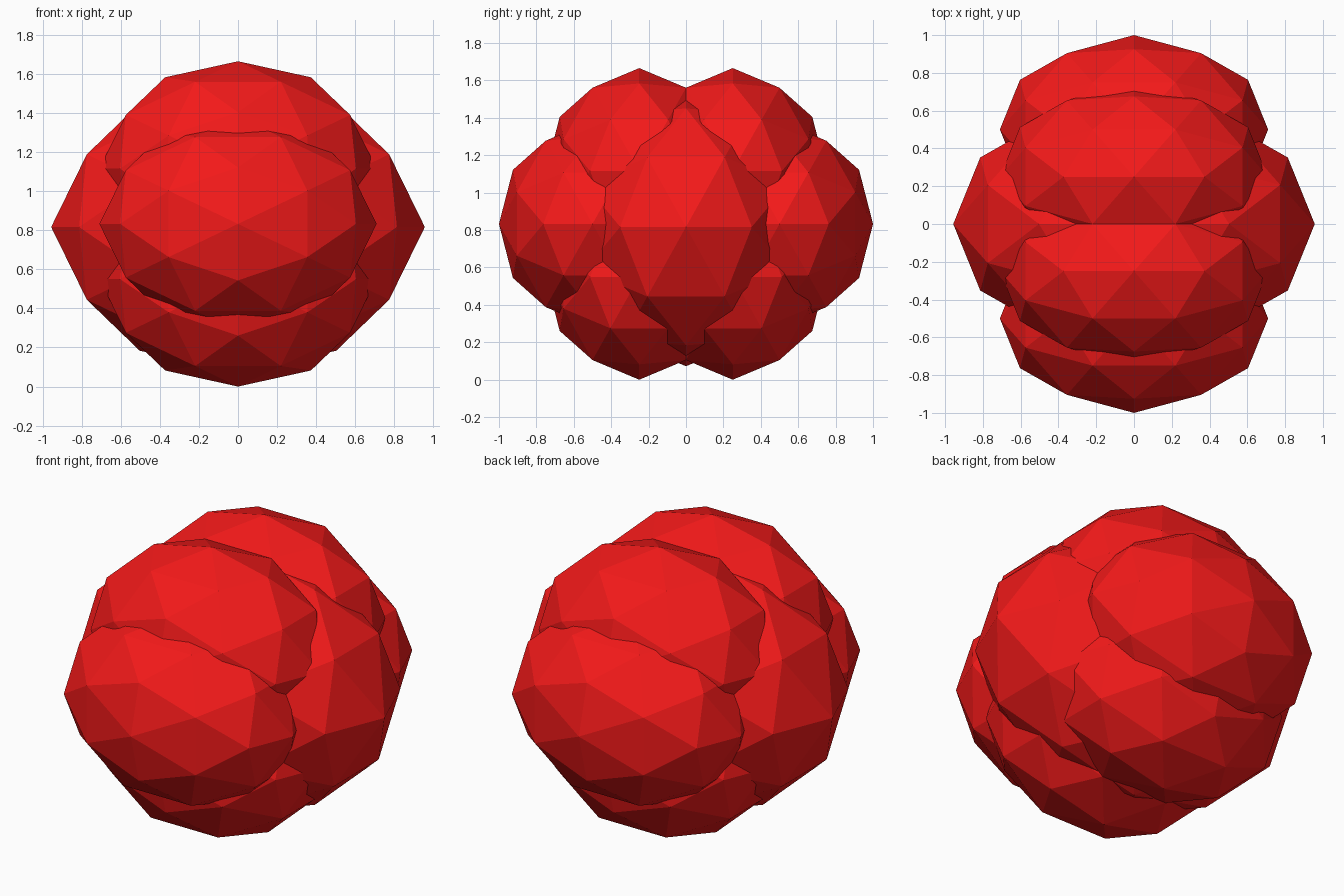
import bpy, bmesh
from itertools import product
from mathutils import Vector

if "Cube" in bpy.data.objects:
    bpy.data.objects.remove(bpy.data.objects["Cube"])

red = bpy.data.materials.new("red")
red.diffuse_color = (0.9, 0.01, 0.01, 1)
red.use_nodes = True
red.node_tree.nodes["Principled BSDF"].inputs["Base Color"].default_value = red.diffuse_color

PHI = (1 + 5 ** 0.5) / 2


def ball_points():
    """Corners of a once-divided icosahedron with its two-fold axes on x, y, z."""
    seeds = [(PHI, 1, 0), (1, 0, 0), (PHI / 2, (1 + PHI) / 2, 0.5)]
    pts = set()
    for s in seeds:
        for k in range(3):
            c = s[k:] + s[:k]
            for sg in product((1, -1), repeat=3):
                v = Vector([a * b for a, b in zip(c, sg)]).normalized()
                pts.add(tuple(round(q, 5) + 0.0 for q in v))
    return sorted(pts)


POINTS = ball_points()


def lobe(name, centre, radii):
    bm = bmesh.new()
    for p in POINTS:
        bm.verts.new(p)
    bmesh.ops.convex_hull(bm, input=bm.verts[:])
    bmesh.ops.scale(bm, vec=radii, verts=bm.verts[:])
    bmesh.ops.recalc_face_normals(bm, faces=bm.faces[:])
    me = bpy.data.meshes.new(name)
    bm.to_mesh(me)
    bm.free()
    me.materials.append(red)
    ob = bpy.data.objects.new(name, me)
    ob.location = centre
    bpy.context.collection.objects.link(ob)


# wide core showing at the left and right
lobe("core", (0, 0, 0.817), (0.957, 0.67, 0.745))

# ring of six lobes around the x axis
MID, R = 0.833, (0.71, 0.5, 0.55)
for side, label in ((-1, "front"), (1, "back")):
    lobe(label + "_lobe", (0, side * 0.5, MID), R)
    for up, level in ((1, "upper"), (-1, "lower")):
        lobe(f"{level}_{label}_lobe", (0, side * 0.25, MID + up * 0.283), R)
